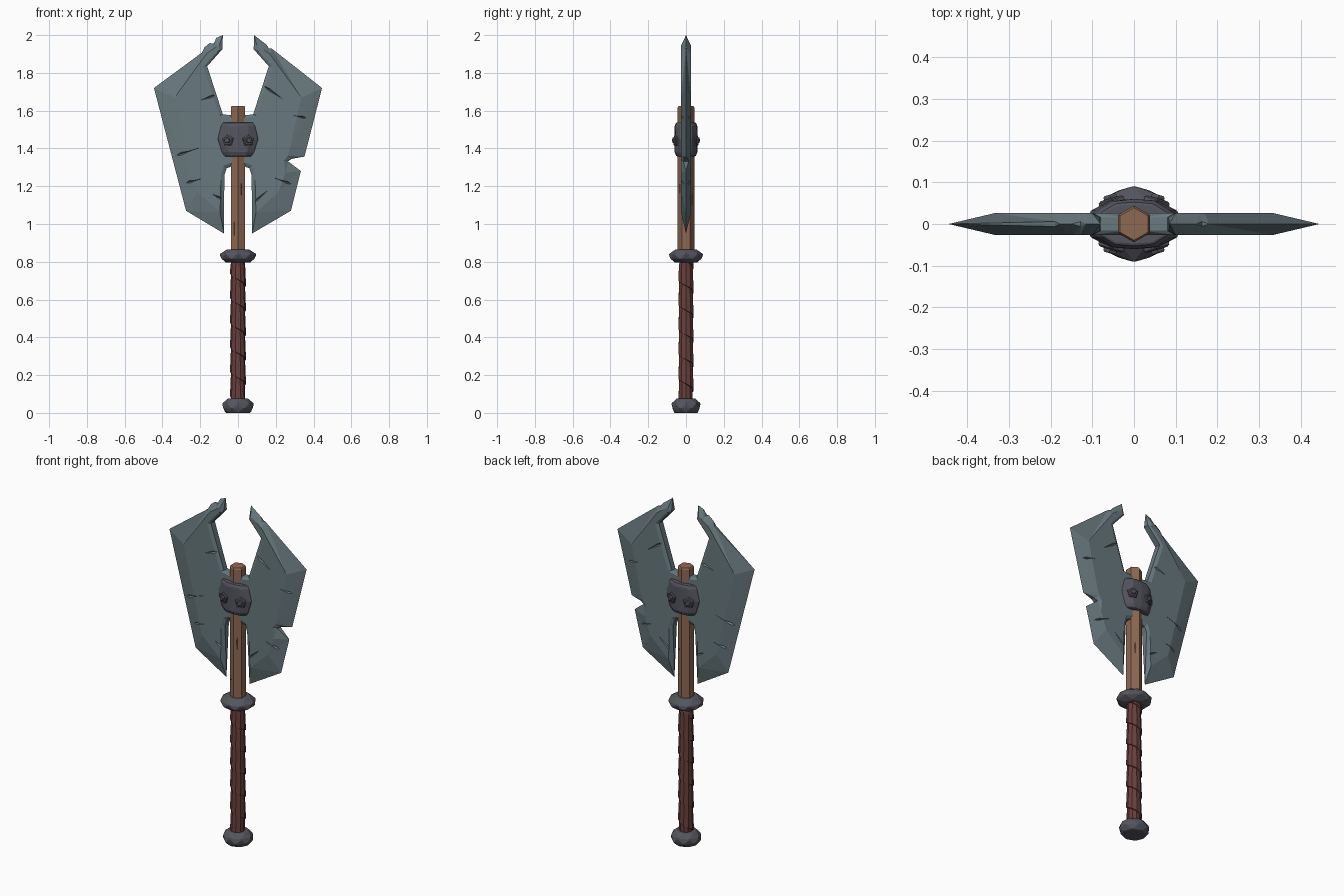
import bpy, bmesh
from math import sin, cos, pi, radians
from mathutils import Vector, Matrix

if "Cube" in bpy.data.objects:
    bpy.data.objects.remove(bpy.data.objects["Cube"])


def material(name, rgb):
    m = bpy.data.materials.new(name)
    m.diffuse_color = (*rgb, 1)
    m.use_nodes = True
    m.node_tree.nodes["Principled BSDF"].inputs["Base Color"].default_value = m.diffuse_color
    return m


STEEL = material("blade_steel", (0.14, 0.19, 0.21))
IRON = material("dark_iron", (0.09, 0.09, 0.115))
WOOD = material("wood", (0.27, 0.14, 0.085))
LEATHER = material("leather", (0.14, 0.05, 0.045))


def make(name, verts, faces, mat=None):
    me = bpy.data.meshes.new(name)
    bm = bmesh.new()
    vs = [bm.verts.new(v) for v in verts]
    for f in faces:
        bm.faces.new([vs[i] for i in f])
    bmesh.ops.remove_doubles(bm, verts=bm.verts, dist=1e-5)
    bmesh.ops.recalc_face_normals(bm, faces=bm.faces)
    bm.to_mesh(me)
    bm.free()
    ob = bpy.data.objects.new(name, me)
    bpy.context.collection.objects.link(ob)
    if mat:
        me.materials.append(mat)
    return ob


def loft(name, rings, mat):
    """Skin equal-length rings with triangles and cap both ends."""
    n = len(rings[0])
    verts = [v for r in rings for v in r]
    faces = [tuple(range(n)), tuple(range(len(verts) - n, len(verts)))]
    for k in range(len(rings) - 1):
        for j in range(n):
            a, a2 = k * n + j, k * n + (j + 1) % n
            faces += [(a, a2, a + n), (a2, a2 + n, a + n)]
    return make(name, verts, faces, mat)


def ring(n, rx, ry, z, deg=0.0):
    return [Vector((rx * cos(2 * pi * i / n + radians(deg)),
                    ry * sin(2 * pi * i / n + radians(deg)), z)) for i in range(n)]


def bevel(ob, width):
    m = ob.modifiers.new("bevel", 'BEVEL')
    m.width, m.segments, m.limit_method = width, 1, 'ANGLE'
    m.angle_limit = radians(25)


def carve(ob, cracks):
    """Cut slim spindle-shaped cracks, each (start, end, width)."""
    verts, faces = [], []
    for p, q, w in cracks:
        p, q = Vector(p), Vector(q)
        d = (q - p).normalized()
        s = d.cross(Vector((0, 1, 0))).normalized() * w
        t = d.cross(s).normalized() * 0.011
        m, b = p.lerp(q, 0.3), len(verts)
        verts += [p, q, m + s, m + t, m - s, m - t]
        for i in range(4):
            u, v = b + 2 + i, b + 2 + (i + 1) % 4
            faces += [(b, u, v), (b + 1, v, u)]
    cutter = make(ob.name + "_crack_cutter", verts, faces)
    cutter.hide_render = True
    cutter.hide_viewport = True
    mod = ob.modifiers.new("cracks", 'BOOLEAN')
    mod.operation, mod.object, mod.solver = 'DIFFERENCE', cutter, 'EXACT'


def blade(name, side, outline):
    """Outline rows: edge x, edge z, edge half thickness, ridge x, ridge z."""
    n, T = len(outline), 0.026
    verts, faces = [], []
    for s in (-1, 1):
        verts += [(side * x, s * h, z) for x, z, h, _, _ in outline]
        verts += [(side * x, s * T, z) for _, _, _, x, z in outline]
    for b in (0, 2 * n):
        faces.append(tuple(range(b + n, b + 2 * n)))
        for i in range(n):
            j = (i + 1) % n
            faces += [(b + i, b + j, b + n + j), (b + i, b + n + j, b + n + i)]
    for i in range(n):                      # rim where the edge is not sharp
        j = (i + 1) % n
        hi, hj = outline[i][2], outline[j][2]
        if hi and hj:
            faces.append((i, j, 2 * n + j, 2 * n + i))
        elif hi or hj:
            faces.append((i, j, 2 * n + (i if hi else j)))
    return make(name, verts, faces, STEEL)


# Blades: shared back edge, different chips along the cutting edge
back = [(0.075, 0.95, 0, 0.095, 1.06), (0.072, 1.26, .018, 0.09, 1.26),
        (0.06, 1.295, .016, 0.075, 1.31), (0.02, 1.31, .016, 0.03, 1.325),
        (0.02, 1.575, .016, 0.03, 1.56), (0.08, 1.58, .016, 0.098, 1.575),
        (0.163, 1.835, .018, 0.182, 1.832), (0.083, 1.925, .016, 0.10, 1.922)]
left = blade("left_blade", -1, back + [
    (0.08, 2.0, 0, 0.10, 1.945), (0.115, 1.985, 0, 0.115, 1.94),
    (0.128, 1.955, .006, 0.13, 1.927), (0.15, 1.958, 0, 0.145, 1.918),
    (0.178, 1.935, 0, 0.16, 1.908), (0.19, 1.908, .006, 0.175, 1.89),
    (0.445, 1.72, 0, 0.335, 1.67), (0.275, 1.07, 0, 0.215, 1.17)])
right = blade("right_blade", 1, back + [
    (0.085, 2.0, 0, 0.10, 1.945), (0.15, 1.95, 0, 0.14, 1.92),
    (0.163, 1.93, .006, 0.155, 1.91), (0.18, 1.928, 0, 0.17, 1.898),
    (0.445, 1.72, 0, 0.335, 1.67), (0.352, 1.357, 0, 0.275, 1.40),
    (0.285, 1.345, .01, 0.262, 1.36), (0.265, 1.332, .014, 0.245, 1.335),
    (0.333, 1.28, 0, 0.25, 1.27), (0.28, 1.07, 0, 0.215, 1.17)])


def both_faces(rows):
    return [((x, s * y, z), (x2, s * y2, z2), w) for s in (-1, 1)
            for x, y, z, x2, y2, z2, w in rows]


carve(left, both_faces([
    (-0.35, .012, 1.355, -0.20, .027, 1.405, .008),
    (-0.285, .014, 1.215, -0.19, .027, 1.24, .007),
    (-0.11, .026, 1.685, -0.20, .027, 1.655, .007),
    (-0.08, .025, 1.13, -0.14, .027, 1.16, .006)]))
carve(right, both_faces([
    (0.30, .014, 1.205, 0.19, .027, 1.245, .007),
    (0.13, .026, 1.735, 0.24, .027, 1.66, .007),
    (0.08, .025, 1.11, 0.16, .027, 1.18, .006),
    (0.37, .014, 1.56, 0.29, .027, 1.575, .006)]))

# Hexagonal wooden shaft
shaft = loft("shaft", [ring(6, .044, .044, .80, 30), ring(6, .044, .044, 1.617, 30),
                       ring(6, .039, .039, 1.625, 30)], WOOD)
carve(shaft, [((.018, -.036, 1.23), (.018, -.036, 1.12), .003),
              ((-.02, -.035, .93), (-.02, -.035, 1.03), .003),
              ((.02, .035, 1.18), (.02, .035, 1.05), .003)])

# Leather grip: core plus an overlapping helical strap
loft("grip_core", [ring(10, .036, .036, .06), ring(10, .036, .036, .81)], LEATHER)
N, PITCH, Z0, Z1 = 10, 0.13, 0.065, 0.80
verts, faces = [], []
for i in range(int((Z1 - Z0) / PITCH + 2) * N):
    a, z = 2 * pi * i / N, Z1 + PITCH - PITCH * i / N
    for r, dz in ((.034, 0), (.043, .004), (.042, .02), (.037, PITCH + .004)):
        verts.append((r * cos(a), r * sin(a), min(Z1, max(Z0, z + dz))))
    if i:
        b = 4 * i
        faces += [(b - 4 + k, b + k, b + k + 1, b - 3 + k) for k in range(3)]
make("grip_strap", verts, faces, LEATHER)

# Faceted iron collar and pommel
collar = loft("collar", [ring(8, .062, .058, .795), ring(8, .094, .088, .815, 22.5),
                         ring(8, .098, .092, .84, 45), ring(8, .064, .06, .866, 67.5)], IRON)
pommel = loft("pommel", [ring(8, .066, .062, 0), ring(8, .084, .077, .024, 22.5),
                         ring(8, .084, .077, .05, 45), ring(8, .058, .054, .076, 67.5)], IRON)
for ob in (collar, pommel):
    bevel(ob, .003)

# Iron clamp holding the blades on the shaft
section = [(1, .03), (.55, .056), (0, .06), (-.55, .056), (-1, .03),
           (-1, -.03), (-.55, -.056), (0, -.06), (.55, -.056), (1, -.03)]
levels = [(.073, .85, 1.358), (.085, 1, 1.38), (.107, 1, 1.45),
          (.090, 1, 1.52), (.080, .85, 1.538)]
clamp = loft("clamp", [[(x * w, y * k, z) for x, y in section] for w, k, z in levels], IRON)
bevel(clamp, .004)

# Bolts: pentagonal washer and smaller nut, two per face
for face, fy in (("front", -1), ("back", 1)):
    for side, sx in (("left", -1), ("right", 1)):
        aim = Vector((sx * .3, fy, 0)).to_track_quat('Z', 'Y').to_matrix().to_4x4()
        at = Matrix.Translation((sx * .053, fy * .05, 1.443)) @ aim
        for part, r, d in (("washer", .033, .012), ("nut", .017, .021)):
            rings = [ring(5, r, r, -.012, 20), ring(5, r, r, d - .004, 20),
                     ring(5, r * .8, r * .8, d, 20)]
            loft(f"{face}_{side}_{part}", [[at @ v for v in rg] for rg in rings], IRON)
